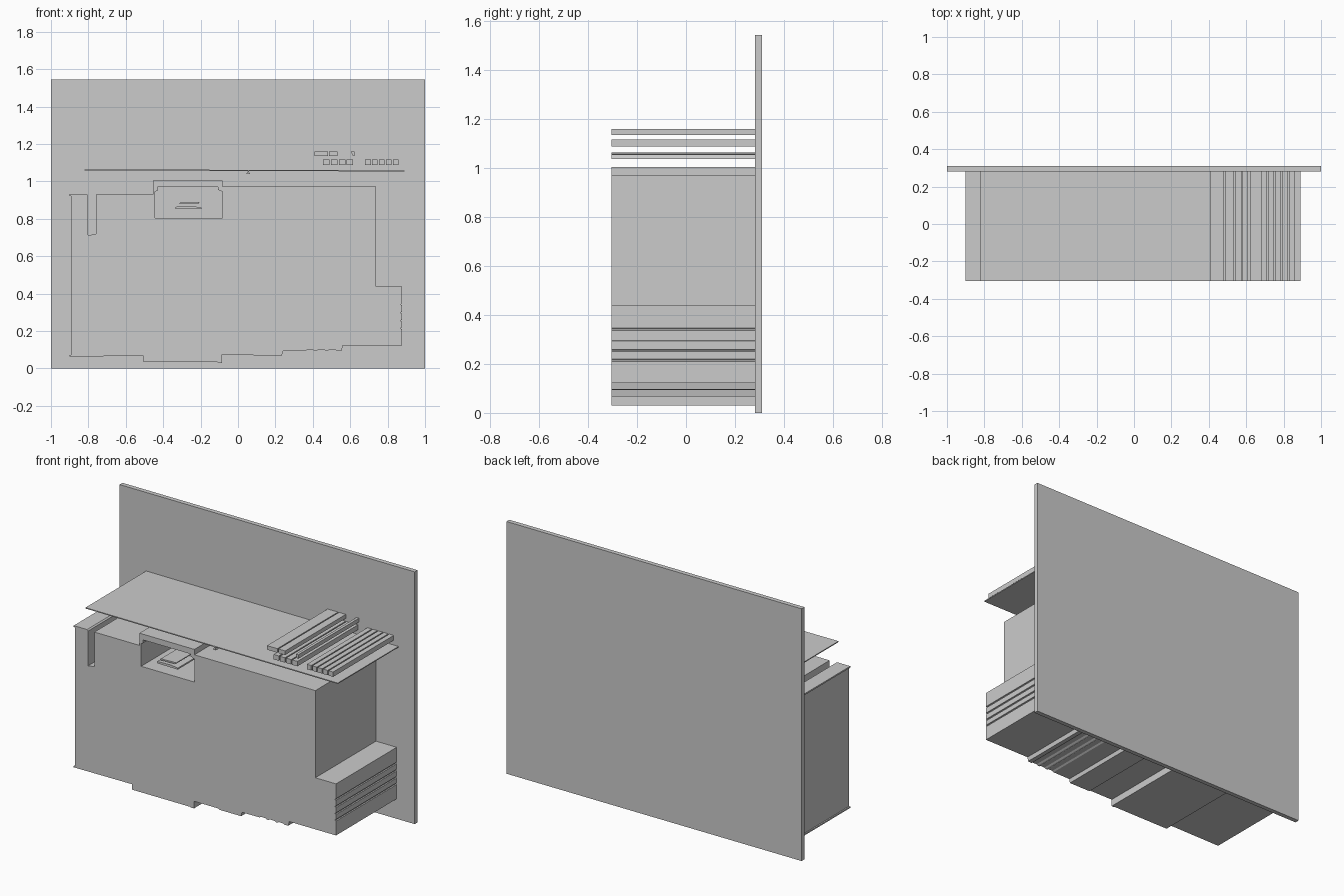
import bpy, bmesh

FRONT, BACK, REAR = -0.305, 0.282, 0.31


def extrude(name, outlines, y0=FRONT, y1=BACK):
    """Extrude closed x-z outlines along y into one object."""
    bm = bmesh.new()
    for pts in outlines:
        face = bm.faces.new([bm.verts.new((x, y0, z)) for x, z in pts])
        res = bmesh.ops.extrude_face_region(bm, geom=[face], use_keep_orig=True)
        moved = [g for g in res["geom"] if isinstance(g, bmesh.types.BMVert)]
        bmesh.ops.translate(bm, verts=moved, vec=(0, y1 - y0, 0))
    bmesh.ops.recalc_face_normals(bm, faces=bm.faces[:])
    mesh = bpy.data.meshes.new(name)
    bm.to_mesh(mesh)
    bm.free()
    obj = bpy.data.objects.new(name, mesh)
    bpy.context.collection.objects.link(obj)
    return obj


def rect(x0, x1, z0, z1):
    return [(x0, z0), (x1, z0), (x1, z1), (x0, z1)]


# Back plate
extrude("back_plate", [rect(-1, 1, 0, 1.545)], BACK, REAR)

# Main body: stepped underside, then grooved right step, then notched top
bottom = [(-0.90, 0.072), (-0.90, 0.064), (-0.505, 0.066), (-0.505, 0.033),
          (-0.11, 0.033), (-0.105, 0.03), (-0.085, 0.03), (-0.085, 0.074),
          (0.08, 0.074), (0.085, 0.068), (0.235, 0.068), (0.24, 0.093)]
ripples = []
for i in range(3):
    x = 0.36 + 0.06 * i
    ripples += [(x, 0.094), (x + 0.01, 0.1), (x + 0.04, 0.1), (x + 0.05, 0.094)]
right = [(0.555, 0.096), (0.56, 0.122), (0.878, 0.122)]
for z in (0.215, 0.255, 0.298, 0.342):
    right += [(0.878, z - 0.005), (0.872, z - 0.003), (0.872, z + 0.003), (0.878, z + 0.005)]
right += [(0.878, 0.438), (0.738, 0.438), (0.738, 0.972)]
top = [(-0.082, 0.972), (-0.082, 0.805), (-0.443, 0.805), (-0.443, 0.93),
       (-0.76, 0.93), (-0.758, 0.718), (-0.802, 0.712), (-0.802, 0.925),
       (-0.81, 0.932), (-0.90, 0.932), (-0.90, 0.923), (-0.892, 0.923), (-0.892, 0.072)]
extrude("main_body", [bottom + ripples + right + top])

# Bridge closing the top of the recess, with short lips at both ends
extrude("recess_bridge", [[
    (-0.455, 1.005), (-0.455, 0.93), (-0.443, 0.93), (-0.443, 0.945), (-0.43, 0.95),
    (-0.43, 0.97), (-0.107, 0.97), (-0.107, 0.955), (-0.082, 0.945), (-0.082, 1.005)]])

# Two stacked slats inside the recess
extrude("recess_slats", [
    [(-0.315, 0.878), (-0.21, 0.881), (-0.205, 0.89), (-0.31, 0.887)],
    [(-0.335, 0.853), (-0.195, 0.851), (-0.195, 0.86), (-0.24, 0.867), (-0.335, 0.864)]])

# Thin shelf and the small wedge under it
extrude("thin_shelf", [[(-0.82, 1.058), (0.89, 1.053), (0.89, 1.059), (-0.82, 1.064)]])
extrude("small_wedge", [[(0.043, 1.038), (0.064, 1.038), (0.056, 1.06)]])

# Plain rows of bars over the right end of the shelf
lower = []
for start, count, width in ((0.455, 4, 0.042), (0.68, 5, 0.037)):
    for i in range(count):
        x = start + i * width
        lower.append(rect(x, x + width - 0.007, 1.088, 1.118))
extrude("lower_bars", lower)
extrude("upper_bars", [
    rect(0.41, 0.48, 1.135, 1.16), rect(0.487, 0.533, 1.135, 1.16),
    [(0.605, 1.155), (0.615, 1.136), (0.622, 1.136), (0.622, 1.16), (0.605, 1.16)]])
